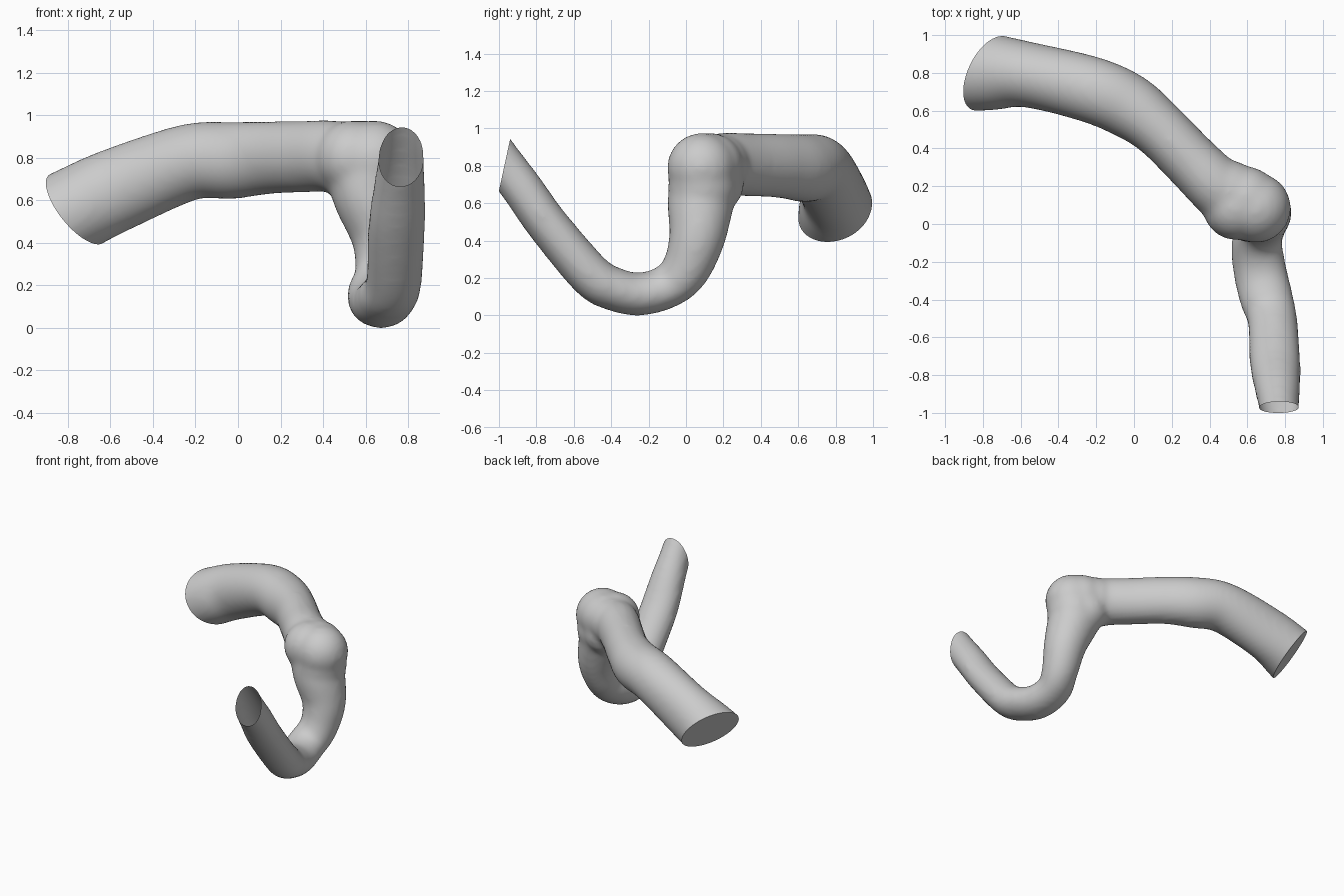
import bpy, bmesh, math
from mathutils import Vector

cube = bpy.data.objects.get("Cube")
if cube:
    bpy.data.objects.remove(cube)

SIDES = 32
STEPS = 8

# Centre line: x, y, z, sideways radius, upright radius
PATH = [
    (-1.0, .82, .43, .225, .215), (-.76, .805, .56, .205, .203), (-.56, .79, .655, .174, .197),
    (-.23, .712, .78, .176, .18), (-.03, .625, .788, .172, .182), (.13, .505, .80, .152, .172),
    (.30, .335, .805, .15, .169), (.45, .19, .805, .16, .17), (.57, .11, .75, .175, .175),
    (.63, .08, .61, .18, .178), (.685, .06, .42, .152, .15), (.68, .0, .25, .133, .128),
    (.65, -.1, .155, .137, .115), (.667, -.25, .114, .142, .115), (.70, -.39, .143, .142, .117),
    (.733, -.51, .215, .132, .118), (.747, -.735, .48, .135, .113), (.76, -.87, .67, .121, .112),
    (.768, -.97, .805, .107, .11), (.775, -1.07, .94, .105, .11),
]
# Swellings that fill out the bend: centre, radius
SWELLINGS = [
    ((.645, .085, .79), .186), ((.54, .09, .80), .176), ((.50, .17, .805), .168),
    ((.59, .13, .80), .176), ((.63, .09, .69), .186), ((.57, .16, .70), .15),
]
# Planes that cut the two ends: point, outward direction, whether closed
CUTS = [
    (Vector((-.76, .805, .56)), Vector((-.74, .37, -.56)).normalized(), True),
    (Vector((.77, -.97, .805)), Vector((0, -.97, .21)).normalized(), False),
]


def spline(points):
    """Smooth samples through the points."""
    pts = [Vector(p) for p in points]
    pts = [2 * pts[0] - pts[1]] + pts + [2 * pts[-1] - pts[-2]]
    out = []
    for a, b, c, d in zip(pts, pts[1:], pts[2:], pts[3:]):
        for i in range(STEPS):
            t = i / STEPS
            out.append(.5 * (2 * b + (c - a) * t + (2 * a - 5 * b + 4 * c - d) * t ** 2
                             + (3 * b - a - 3 * c + d) * t ** 3))
    return out + [pts[-2]]


def add_tube(bm, samples):
    """Closed tube whose cross-section eases towards upright as it is carried along."""
    centres = [Vector(s[:3]) for s in samples]
    up = Vector((0, 0, 1))
    rings = []
    for i, s in enumerate(samples):
        along = (centres[min(i + 1, len(centres) - 1)] - centres[max(i - 1, 0)]).normalized()
        up += Vector((0, 0, .15))
        up = (up - along * up.dot(along)).normalized()
        side = along.cross(up)
        angles = [math.tau * k / SIDES for k in range(SIDES)]
        rings.append([bm.verts.new(centres[i] + side * math.cos(a) * s[3] + up * math.sin(a) * s[4])
                      for a in angles])
    for r, q in zip(rings, rings[1:]):
        for k in range(SIDES):
            n = (k + 1) % SIDES
            bm.faces.new((r[k], r[n], q[n], q[k]))
    bm.faces.new(rings[0][::-1])
    bm.faces.new(rings[-1])


# Rough body: tube plus the swellings at the bend
bm = bmesh.new()
add_tube(bm, spline(PATH))
for centre, radius in SWELLINGS:
    ball = bmesh.ops.create_icosphere(bm, subdivisions=4, radius=radius)
    bmesh.ops.translate(bm, verts=ball["verts"], vec=centre)
bmesh.ops.recalc_face_normals(bm, faces=bm.faces)
mesh = bpy.data.meshes.new("curved_tube")
bm.to_mesh(mesh)
bm.free()
tube = bpy.data.objects.new("curved_tube", mesh)
bpy.context.collection.objects.link(tube)

# Fuse into one skin
fuse = tube.modifiers.new("fuse", "REMESH")
fuse.mode = "VOXEL"
fuse.voxel_size = .018
soften = tube.modifiers.new("soften", "SMOOTH")
soften.factor = .5
soften.iterations = 16
bpy.context.view_layer.update()

# Cut both ends flat; the wide end is closed, the narrow end stays open
bm = bmesh.new()
bm.from_object(tube, bpy.context.evaluated_depsgraph_get())
tube.modifiers.clear()
for f in bm.faces:
    f.smooth = True
for point, outward, closed in CUTS:
    bmesh.ops.bisect_plane(bm, geom=bm.verts[:] + bm.edges[:] + bm.faces[:], dist=1e-5,
                           plane_co=point, plane_no=outward, clear_outer=True)
    if closed:
        rim = [e for e in bm.edges if e.is_boundary]
        for f in bmesh.ops.holes_fill(bm, edges=rim, sides=0)["faces"]:
            f.smooth = False
            f.normal_update()
            if f.normal.dot(outward) < 0:
                f.normal_flip()
        bmesh.ops.split_edges(bm, edges=rim)
bm.to_mesh(mesh)
bm.free()

# Colour
grey = bpy.data.materials.new("plain_grey")
grey.use_nodes = True
colour = (.6, .6, .6, 1)
grey.diffuse_color = colour
grey.node_tree.nodes["Principled BSDF"].inputs["Base Color"].default_value = colour
mesh.materials.clear()
mesh.materials.append(grey)
